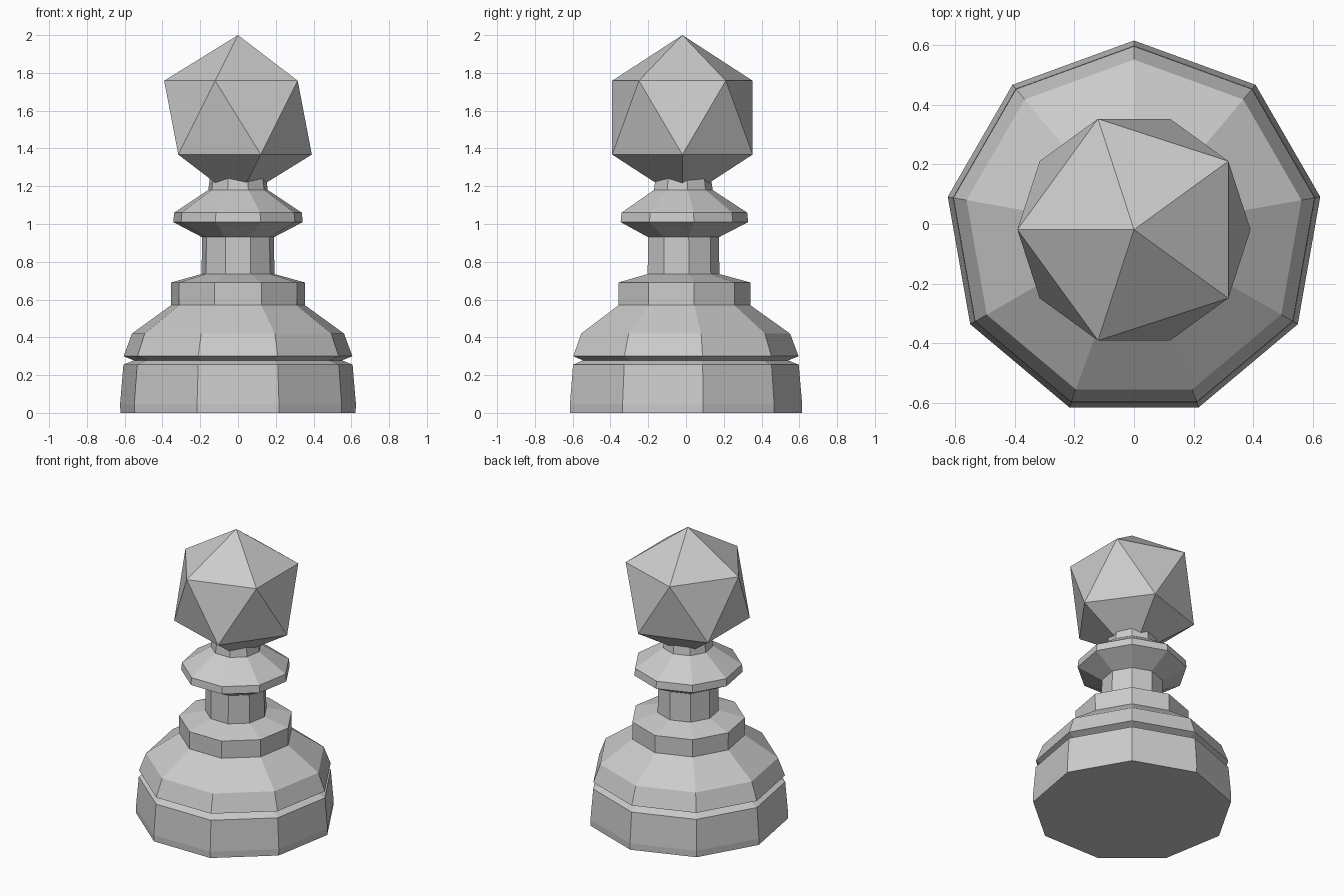
import bpy, bmesh
from math import sin, cos, pi

if "Cube" in bpy.data.objects:
    bpy.data.objects.remove(bpy.data.objects["Cube"])

SIDES = 9
CY = -0.019  # axis offset so the nine-sided outline is centred


def lathe(name, profile, cap_bottom=False):
    """Revolve (radius, z) points into a flat nine-sided shell."""
    bm = bmesh.new()
    rings = []
    for r, z in profile:
        angles = [pi / 2 + 2 * pi * i / SIDES for i in range(SIDES)]
        rings.append([bm.verts.new((r * cos(a), CY + r * sin(a), z)) for a in angles])
    for lo, hi in zip(rings, rings[1:]):
        for i in range(SIDES):
            j = (i + 1) % SIDES
            bm.faces.new((lo[i], lo[j], hi[j], hi[i]))
    if cap_bottom:
        bm.faces.new(rings[0][::-1])
    mesh = bpy.data.meshes.new(name)
    bm.to_mesh(mesh)
    bm.free()
    obj = bpy.data.objects.new(name, mesh)
    bpy.context.collection.objects.link(obj)
    return obj


# Foot, up to the bottom of the groove
lathe("base", [(0.632, 0), (0.634, 0.045), (0.616, 0.255), (0.56, 0.278)], cap_bottom=True)

# Sloping shoulder and the step above it
lathe("shoulder", [(0.56, 0.278), (0.615, 0.30), (0.57, 0.42), (0.36, 0.57),
                   (0.361, 0.69), (0.196, 0.735)])

# Column, flared collar and neck running into the head
lathe("stem_and_collar", [(0.196, 0.735), (0.193, 0.93), (0.348, 1.01), (0.343, 1.06),
                          (0.16, 1.18), (0.15, 1.255)])

# Twenty-sided head
bpy.ops.mesh.primitive_ico_sphere_add(subdivisions=1, radius=0.437,
                                      location=(0, CY, 1.563), rotation=(0, 0, pi))
bpy.context.object.name = "head"
